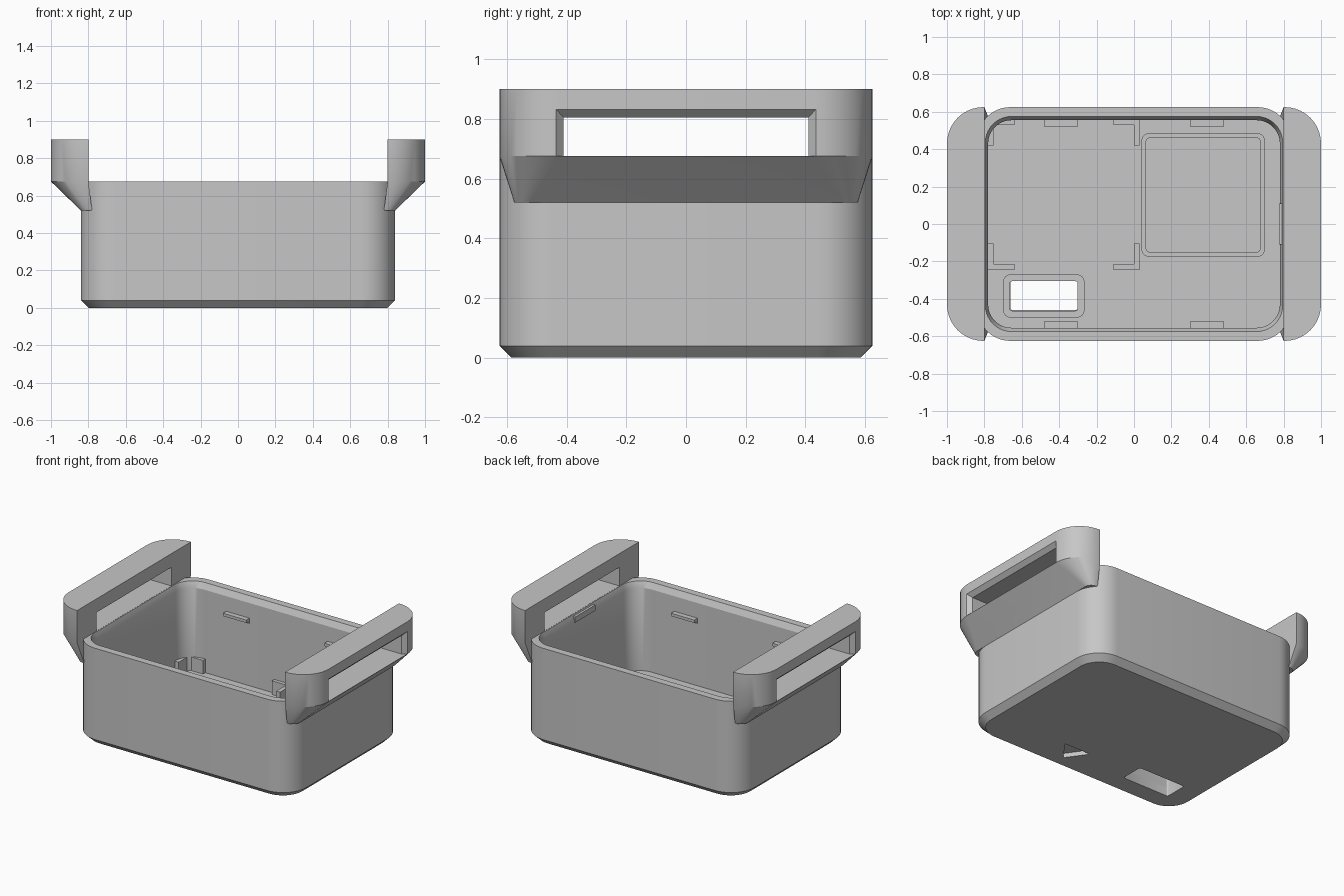
import bpy, bmesh
from math import sin, cos, pi

if "Cube" in bpy.data.objects:
    bpy.data.objects.remove(bpy.data.objects["Cube"], do_unlink=True)

grey = bpy.data.materials.new("light_grey_plastic")
grey.use_nodes = True
grey.diffuse_color = (0.57, 0.57, 0.57, 1)
grey.node_tree.nodes["Principled BSDF"].inputs["Base Color"].default_value = (0.57, 0.57, 0.57, 1)


def rounded_rect(x0, x1, y0, y1, z, radii, seg=10):
    """Ring of points; radii run from the +x+y corner counter-clockwise."""
    if not isinstance(radii, tuple):
        radii = (radii,) * 4
    corners = [(x1, y1, -1, -1), (x0, y1, 1, -1), (x0, y0, 1, 1), (x1, y0, -1, 1)]
    ring = []
    for i, (cx, cy, dx, dy) in enumerate(corners):
        r = radii[i]
        for k in range(seg + 1 if r else 1):
            a = (i + k / seg) * pi / 2
            ring.append((cx + dx * r + r * cos(a), cy + dy * r + r * sin(a), z))
    return ring


def loft(name, rings, closed=False):
    """Skin a stack of rings, capping the ends or joining them round."""
    bm = bmesh.new()
    loops = [[bm.verts.new(p) for p in ring] for ring in rings]
    n = len(loops[0])
    pairs = list(zip(loops, loops[1:]))
    if closed:
        pairs.append((loops[-1], loops[0]))
    else:
        bm.faces.new(loops[0])
        bm.faces.new(loops[-1])
    for a, b in pairs:
        for i in range(n):
            j = (i + 1) % n
            bm.faces.new((a[i], a[j], b[j], b[i]))
    bmesh.ops.recalc_face_normals(bm, faces=bm.faces)
    mesh = bpy.data.meshes.new(name)
    bm.to_mesh(mesh)
    bm.free()
    mesh.materials.append(grey)
    ob = bpy.data.objects.new(name, mesh)
    bpy.context.collection.objects.link(ob)
    return ob


def block(name, x0, x1, y0, y1, z0, z1):
    return loft(name, [rounded_rect(x0, x1, y0, y1, z, 0) for z in (z0, z1)])


def activate(ob):
    bpy.ops.object.select_all(action='DESELECT')
    ob.select_set(True)
    bpy.context.view_layer.objects.active = ob


def cut(ob, cutter):
    activate(ob)
    mod = ob.modifiers.new("cut", 'BOOLEAN')
    mod.operation = 'DIFFERENCE'
    mod.solver = 'EXACT'
    mod.object = cutter
    bpy.ops.object.modifier_apply(modifier=mod.name)
    bpy.data.objects.remove(cutter, do_unlink=True)


def smooth(ob):
    activate(ob)
    bpy.ops.object.shade_smooth_by_angle(angle=pi / 7)


FLOOR, RIM = 0.06, 0.675

# Open tub: chamfered base, outer wall, sloped inner lip, cavity
profile = [(0.80, 0.585, 0, 0.15), (0.84, 0.625, 0.04, 0.18), (0.84, 0.625, RIM, 0.18),
           (0.795, 0.575, RIM, 0.14), (0.78, 0.555, RIM - 0.04, 0.125),
           (0.78, 0.555, FLOOR, 0.125)]
tub = loft("tub", [rounded_rect(-x, x, -y, y, z, r) for x, y, z, r in profile])

# Window through the floor and a shallow triangular mark underneath
cut(tub, loft("window_cutter",
              [rounded_rect(-0.66, -0.30, -0.46, -0.30, z, 0.012, 3) for z in (-0.1, 0.2)]))
cut(tub, loft("mark_cutter",
              [[(0.05, -0.37, z), (0.15, -0.51, z), (0.25, -0.37, z)] for z in (-0.1, 0.03)]))
smooth(tub)


# Raised frames on the floor
def frame(name, x0, x1, y0, y1, wall, top, r_out, r_in):
    low = FLOOR - 0.005
    rings = [rounded_rect(x0 + d, x1 - d, y0 + d, y1 - d, z, r, 6)
             for d, z, r in ((0, low, r_out), (0, top, r_out), (wall, top, r_in), (wall, low, r_in))]
    smooth(loft(name, rings, closed=True))


frame("window_frame", -0.70, -0.265, -0.50, -0.27, 0.036, 0.16, 0.04, 0.012)
frame("square_frame", 0.04, 0.70, -0.175, 0.485, 0.025, 0.10, 0.04, 0.02)

# Corner brackets that hold a board: one arm along x, one along y
T, ARM, TOP = 0.03, 0.14, 0.155
for cx, dx, side in ((-0.78, 1, "right"), (0.03, -1, "left")):
    for cy, dy, end in ((-0.245, 1, "front"), (0.56, -1, "back")):
        for arm, w, d in (("x_arm", ARM, T), ("y_arm", T, ARM)):
            xs = sorted((cx, cx + dx * w))
            ys = sorted((cy, cy + dy * d))
            block(f"bracket_{end}_{side}_{arm}", *xs, *ys, FLOOR - 0.005, TOP)

# Lid clips on the long walls, wedge shaped below
for x, side in ((-0.39, "right"), (0.39, "left")):
    for s, end in ((-1, "front"), (1, "back")):
        rings = []
        for px in (x - 0.09, x + 0.09):
            rings.append([(px, s * 0.565, 0.49), (px, s * 0.52, 0.51),
                          (px, s * 0.52, 0.53), (px, s * 0.565, 0.53)])
        loft(f"lid_clip_{end}_{side}", rings)

# Small tab on the lip of one short wall
block("lip_tab", 0.775, 0.80, -0.11, 0.11, RIM - 0.05, RIM - 0.01)

# Carrying handles: D-shaped grip tapering into the wall, with a flared slot
for s, side in ((-1, "right"), (1, "left")):
    rings = []
    for x0, x1, y, z, r in ((0.78, 0.84, 0.575, 0.52, 0.05), (0.80, 1.0, 0.625, RIM, 0.195),
                            (0.80, 1.0, 0.625, 0.90, 0.195)):
        ring = rounded_rect(x0, x1, -y, y, z, (r, 0, 0, r))
        rings.append([(s * px, py, pz) for px, py, pz in ring])
    handle = loft(f"handle_{side}", rings)
    slot = []
    for x, y, top in ((0.70, 0.41, 0.805), (0.972, 0.41, 0.805), (1.0, 0.435, 0.832),
                      (1.1, 0.435, 0.832)):
        slot.append([(s * x, -y, RIM + 0.001), (s * x, y, RIM + 0.001),
                     (s * x, y, top), (s * x, -y, top)])
    cut(handle, loft("slot_cutter", slot))
    smooth(handle)
